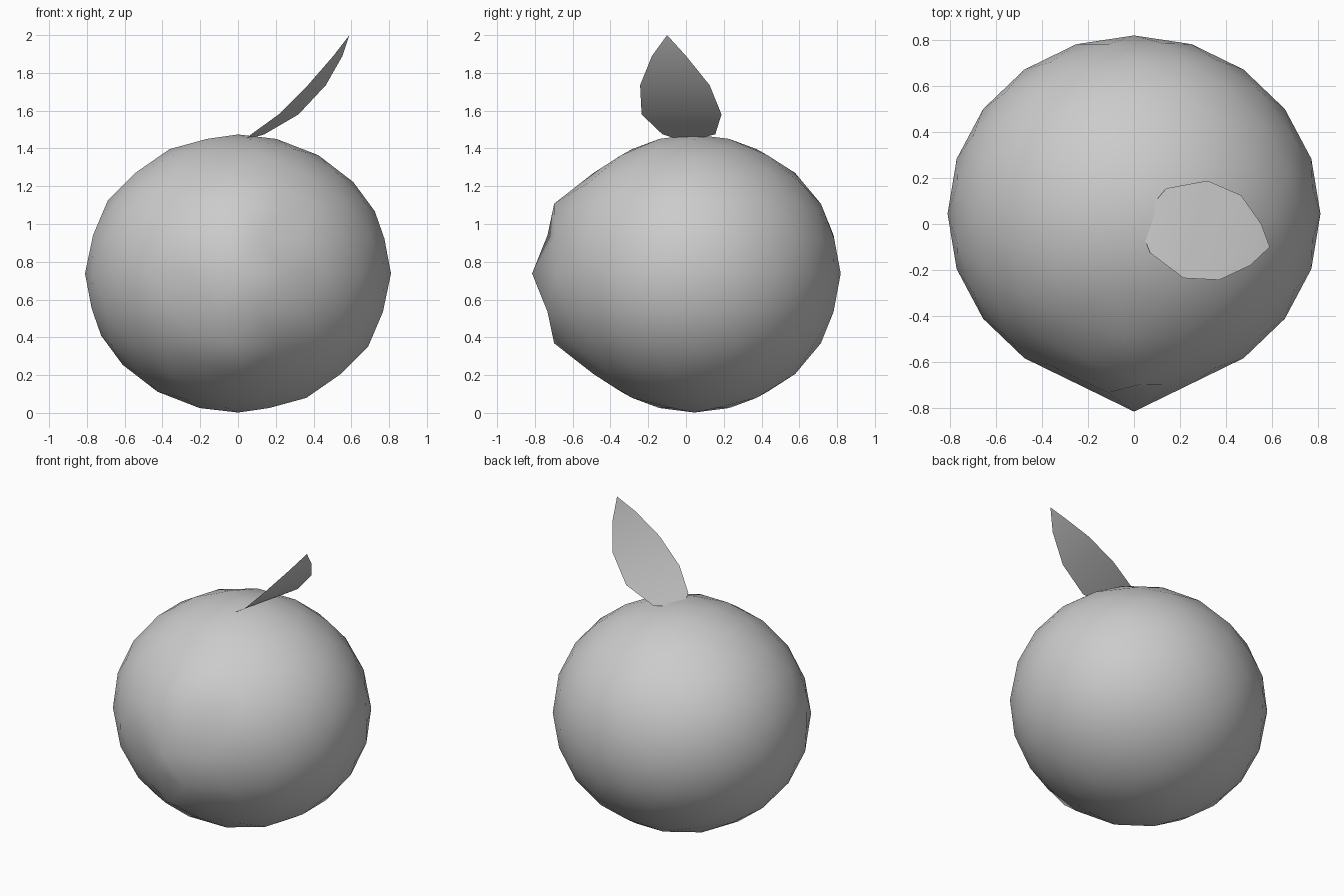
import bpy, bmesh
from mathutils import Vector

if "Cube" in bpy.data.objects:
    bpy.data.objects.remove(bpy.data.objects["Cube"])


def make_object(name, bm):
    mesh = bpy.data.meshes.new(name)
    bm.to_mesh(mesh)
    bm.free()
    for p in mesh.polygons:
        p.use_smooth = True
    ob = bpy.data.objects.new(name, mesh)
    bpy.context.collection.objects.link(ob)
    return ob


# Fruit body: slightly squashed icosphere
CENTRE = Vector((0, 0.044, 0.738))
RADII = Vector((0.81, 0.775, 0.736))
bm = bmesh.new()
bmesh.ops.create_icosphere(bm, subdivisions=3, radius=1)

# Front vertices pulled forward: (unit direction, final y)
pulls = [((0, -1, 0), -0.815)]
for s in (-1, 1):
    pulls.append(((s * 0.138, -0.951, -s * 0.276), -0.733))
    pulls.append(((s * 0.007, -0.863, s * 0.506), -0.698))
targets = [(min(bm.verts, key=lambda v: (v.co - Vector(d)).length), y) for d, y in pulls]

for v in bm.verts:
    v.co = Vector(c + r * u for c, r, u in zip(CENTRE, RADII, v.co))
for v, y in targets:
    v.co.y = y
make_object("fruit_body", bm)

# Leaf: rows of left and right edge points from base to tip
rows = [
    ((0.04, -0.05, 1.45), (0.06, 0.06, 1.45)),
    ((0.07, -0.125, 1.475), (0.14, 0.155, 1.475)),
    ((0.215, -0.235, 1.58), (0.32, 0.188, 1.58)),
    ((0.37, -0.243, 1.735), (0.465, 0.125, 1.735)),
    ((0.505, -0.18, 1.89), (0.553, 0.0, 1.89)),
]
bm = bmesh.new()
pairs = [[bm.verts.new(p) for p in row] for row in rows]
for (l0, r0), (l1, r1) in zip(pairs, pairs[1:]):
    bm.faces.new((l0, l1, r1, r0))
tip = bm.verts.new((0.59, -0.10, 2.0))
bm.faces.new((pairs[-1][0], tip, pairs[-1][1]))
make_object("leaf", bm)
